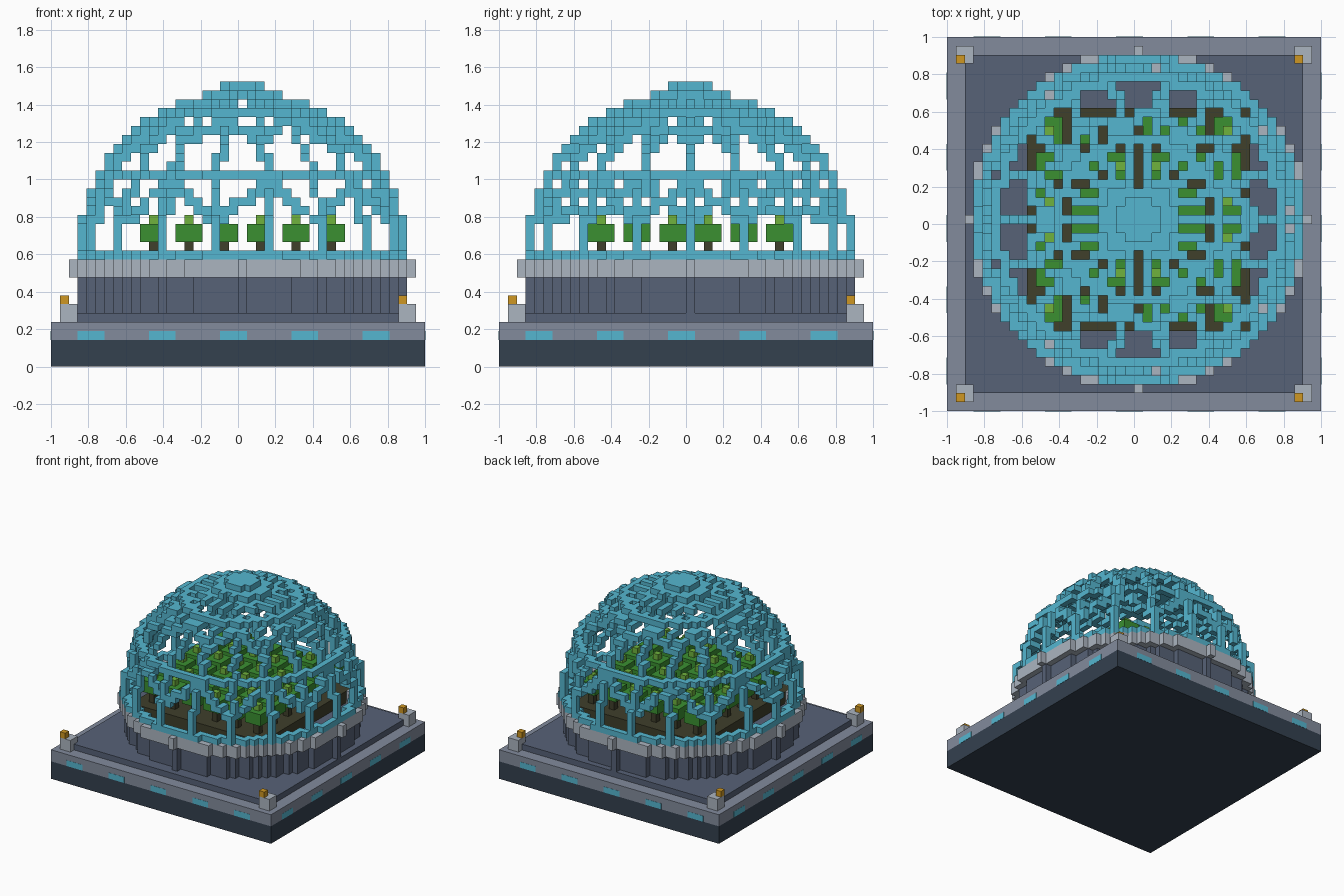
import bpy, bmesh, math

if "Cube" in bpy.data.objects:
    bpy.data.objects.remove(bpy.data.objects["Cube"], do_unlink=True)

U = 1 / 21          # one block; the base is 42 blocks wide
C = 21              # block index of the dome axis


def material(name, rgb):
    m = bpy.data.materials.new(name)
    m.use_nodes = True
    m.diffuse_color = (*rgb, 1)
    bsdf = m.node_tree.nodes["Principled BSDF"]
    bsdf.inputs["Base Color"].default_value = (*rgb, 1)
    bsdf.inputs["Roughness"].default_value = 0.8
    return m


GLASS = material("cyan frame", (0.09, 0.47, 0.63))
LIGHT = material("light grey", (0.41, 0.46, 0.53))
MID = material("mid grey", (0.225, 0.26, 0.335))
SLATE = material("slate grey", (0.095, 0.122, 0.185))
DARK = material("dark blue grey", (0.034, 0.052, 0.078))
SOIL = material("dark brown", (0.050, 0.050, 0.024))
LEAF = material("leaf green", (0.043, 0.28, 0.031))
SHOOT = material("bright green", (0.16, 0.45, 0.048))
AMBER = material("amber lamp", (0.62, 0.31, 0.016))


def finish(bm, name, mat):
    me = bpy.data.meshes.new(name)
    bm.to_mesh(me)
    bm.free()
    me.materials.append(mat)
    bpy.context.collection.objects.link(bpy.data.objects.new(name, me))


def box(name, mat, lo, hi):
    """Box between two corners given in block units."""
    bm = bmesh.new()
    bmesh.ops.create_cube(bm, size=1)
    for v in bm.verts:
        p = [lo[i] if v.co[i] < 0 else hi[i] for i in range(3)]
        v.co = (p[0] * U - 1, p[1] * U - 1, p[2] * U)
    finish(bm, name, mat)


def blocks(name, mat, cells):
    """Join unit blocks, keeping only the exposed faces."""
    bm = bmesh.new()
    verts = {}

    def vert(p):
        if p not in verts:
            verts[p] = bm.verts.new((p[0] * U - 1, p[1] * U - 1, p[2] * U))
        return verts[p]

    for c in sorted(cells):
        for axis in range(3):
            a, b = (axis + 1) % 3, (axis + 2) % 3
            for side in (0, 1):
                n = list(c)
                n[axis] += 2 * side - 1
                if tuple(n) in cells:
                    continue
                quad = []
                for da, db in ((0, 0), (1, 0), (1, 1), (0, 1)):
                    p = list(c)
                    p[axis] += side
                    p[a] += da
                    p[b] += db
                    quad.append(vert(tuple(p)))
                bm.faces.new(quad if side else quad[::-1])
    finish(bm, name, mat)


def disc(r_in, r_out, z0, z1):
    return {(x, y, z) for x in range(42) for y in range(42) for z in range(z0, z1)
            if r_in <= math.hypot(x - C, y - C) <= r_out}


# Square base, floor plate and strip lights on all four sides
box("base", DARK, (0, 0, 0), (42, 42, 3))
box("base_rim", MID, (0, 0, 3), (42, 42, 5))
box("floor_plate", SLATE, (2, 2, 5), (40, 40, 6))
T = 0.03
for i in range(5):
    a, b = 3 + 8 * i, 6 + 8 * i
    box("front_light", GLASS, (a, -T, 3), (b, T, 4))
    box("back_light", GLASS, (a, 42 - T, 3), (b, 42 + T, 4))
    box("right_light", GLASS, (-T, a, 3), (T, b, 4))
    box("left_light", GLASS, (42 - T, a, 3), (42 + T, b, 4))

# Corner posts with lamps
for x in (1, 39):
    for y in (1, 39):
        box("corner_post", LIGHT, (x, y, 5), (x + 2, y + 2, 7))
        box("corner_lamp", AMBER, (x, y, 7), (x + 1, y + 1, 8))

# Round wall and its overhanging collar
blocks("round_wall", SLATE, disc(0, 18, 6, 10))
blocks("collar", LIGHT, disc(17, 19, 10, 12))

# Planting bed with rows of small trees
box("planting_bed", SOIL, (9, 9, 10), (34, 34, 12))
for x in range(11, 32, 4):
    for y in range(11, 32, 4):
        box("tree_trunk", SOIL, (x, y, 12), (x + 1, y + 1, 14))
        box("tree_crown", LEAF, (x - 1, y - 1, 14), (x + 2, y + 2, 16))
        box("tree_tip", SHOOT, (x, y, 16), (x + 1, y + 1, 17))

# Dome lattice: radius in blocks for each layer from 12 to 31
RADII = [18, 18, 18, 18, 18, 17, 17, 17, 16, 16, 15, 15, 14, 13, 12, 11, 9, 7, 4, 2]
SPOKES = 18
STEP = 2 * math.pi / SPOKES
dome = set()


def strut(a0, z0, a1, z1, steps=120):
    for s in range(steps + 1):
        t = s / steps
        z, a = z0 + (z1 - z0) * t, a0 + (a1 - a0) * t
        k = min(int(z) - 12, 18)
        f = z - 12 - k
        r = RADII[k] * (1 - f) + RADII[k + 1] * f
        dome.add((C + round(r * math.cos(a)), C + round(r * math.sin(a)), int(z)))


for z in (12, 21, 28):                         # level rings
    strut(0, z, 2 * math.pi, z, 360)
for k in range(SPOKES):                        # ribs and branching braces
    a = k * STEP
    strut(a, 12, a, 31, 400)
    lo, hi = (a, a + STEP) if k % 2 else (a + STEP, a)
    strut(lo, 16, hi, 21)
    strut(hi, 25, lo, 28)
dome |= disc(0, 2.3, 31, 32)                   # crown
blocks("dome_frame", GLASS, dome)
